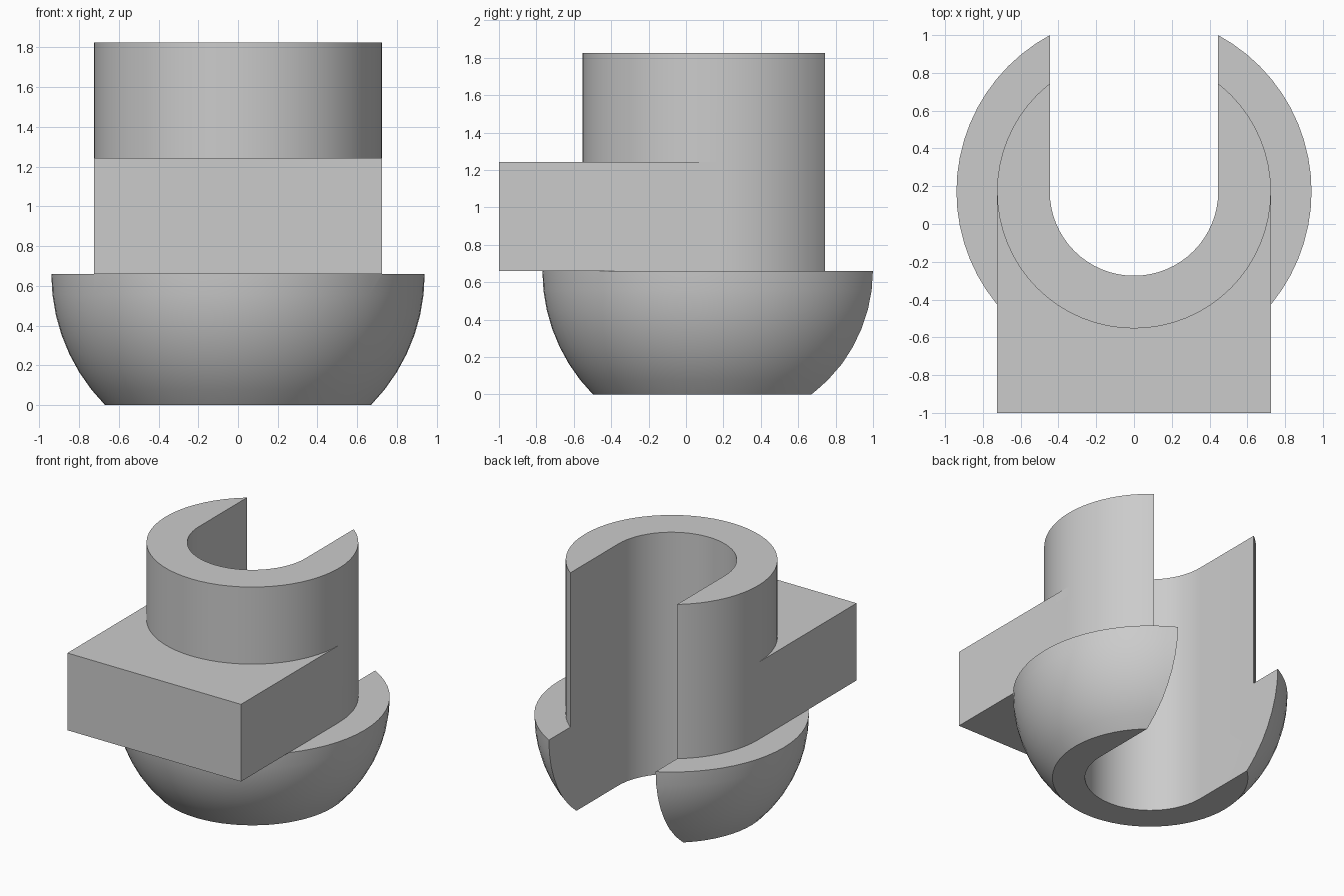
import bpy, bmesh, math
from mathutils import Matrix, Vector

if "Cube" in bpy.data.objects:
    bpy.data.objects.remove(bpy.data.objects["Cube"], do_unlink=True)

AXIS_Y = 0.172        # shared axis of bowl, collar and slot
BOWL_R, BOWL_TOP = 0.94, 0.66
COLLAR_R, TOP = 0.725, 1.825
BLOCK_TOP = 1.243
SLOT_R = 0.446
SEGMENTS = 64

grey = bpy.data.materials.new("plain grey")
grey.use_nodes = True
colour = (0.6, 0.6, 0.6, 1)
grey.diffuse_color = colour
grey.node_tree.nodes["Principled BSDF"].inputs["Base Color"].default_value = colour


def finish(name, bm):
    bmesh.ops.recalc_face_normals(bm, faces=bm.faces)
    mesh = bpy.data.meshes.new(name)
    bm.to_mesh(mesh)
    bm.free()
    mesh.materials.append(grey)
    obj = bpy.data.objects.new(name, mesh)
    bpy.context.collection.objects.link(obj)
    return obj


def lathe(name, profile):
    """Revolve (radius, z) points about the shared axis; caps close the ends."""
    bm = bmesh.new()
    rings = []
    for r, z in profile:
        angles = [math.tau * i / SEGMENTS for i in range(SEGMENTS)]
        rings.append([bm.verts.new((r * math.cos(a), AXIS_Y + r * math.sin(a), z)) for a in angles])
    for low, high in zip(rings, rings[1:]):
        for i in range(SEGMENTS):
            j = (i + 1) % SEGMENTS
            bm.faces.new((low[i], low[j], high[j], high[i]))
    bm.faces.new(rings[0])
    bm.faces.new(rings[-1])
    return finish(name, bm)


def prism(name, outline, z0, z1):
    """Extrude a plan outline upward."""
    bm = bmesh.new()
    face = bm.faces.new([bm.verts.new((x, y, z0)) for x, y in outline])
    top = bmesh.ops.extrude_face_region(bm, geom=[face])["geom"]
    verts = [v for v in top if isinstance(v, bmesh.types.BMVert)]
    bmesh.ops.translate(bm, verts=verts, vec=(0, 0, z1 - z0))
    return finish(name, bm)


def combine(target, other, operation):
    mod = target.modifiers.new(operation.lower(), "BOOLEAN")
    mod.operation, mod.object, mod.solver = operation, other, "EXACT"
    bpy.context.view_layer.objects.active = target
    bpy.ops.object.modifier_apply(modifier=mod.name)
    bpy.data.objects.remove(other, do_unlink=True)


# Spherical bowl with a flat base, stepping in to the cylindrical collar
steps = 7
tilt = math.asin(BOWL_TOP / BOWL_R)
profile = []
for i in range(steps + 1):
    a = -tilt * (1 - i / steps)
    profile.append((BOWL_R * math.cos(a), BOWL_TOP + BOWL_R * math.sin(a)))
profile += [(COLLAR_R, BOWL_TOP), (COLLAR_R, TOP)]
body = lathe("slotted_socket_body", profile)

# Square block projecting from the front
block = prism("front_block", [(-COLLAR_R, -1), (COLLAR_R, -1),
                              (COLLAR_R, AXIS_Y), (-COLLAR_R, AXIS_Y)], BOWL_TOP, BLOCK_TOP)
combine(body, block, "UNION")

# Round-ended slot open at the back, cut through the full height
arc = [math.pi + math.pi * i / 32 for i in range(33)]
outline = [(SLOT_R * math.cos(a), AXIS_Y + SLOT_R * math.sin(a)) for a in arc]
outline += [(SLOT_R, 1.5), (-SLOT_R, 1.5)]
combine(body, prism("slot_cutter", outline, -0.5, 2.5), "DIFFERENCE")

# Smooth curves, crisp edges
bpy.ops.object.select_all(action="DESELECT")
body.select_set(True)
bpy.context.view_layer.objects.active = body
bpy.ops.object.shade_smooth_by_angle(angle=math.radians(30))
